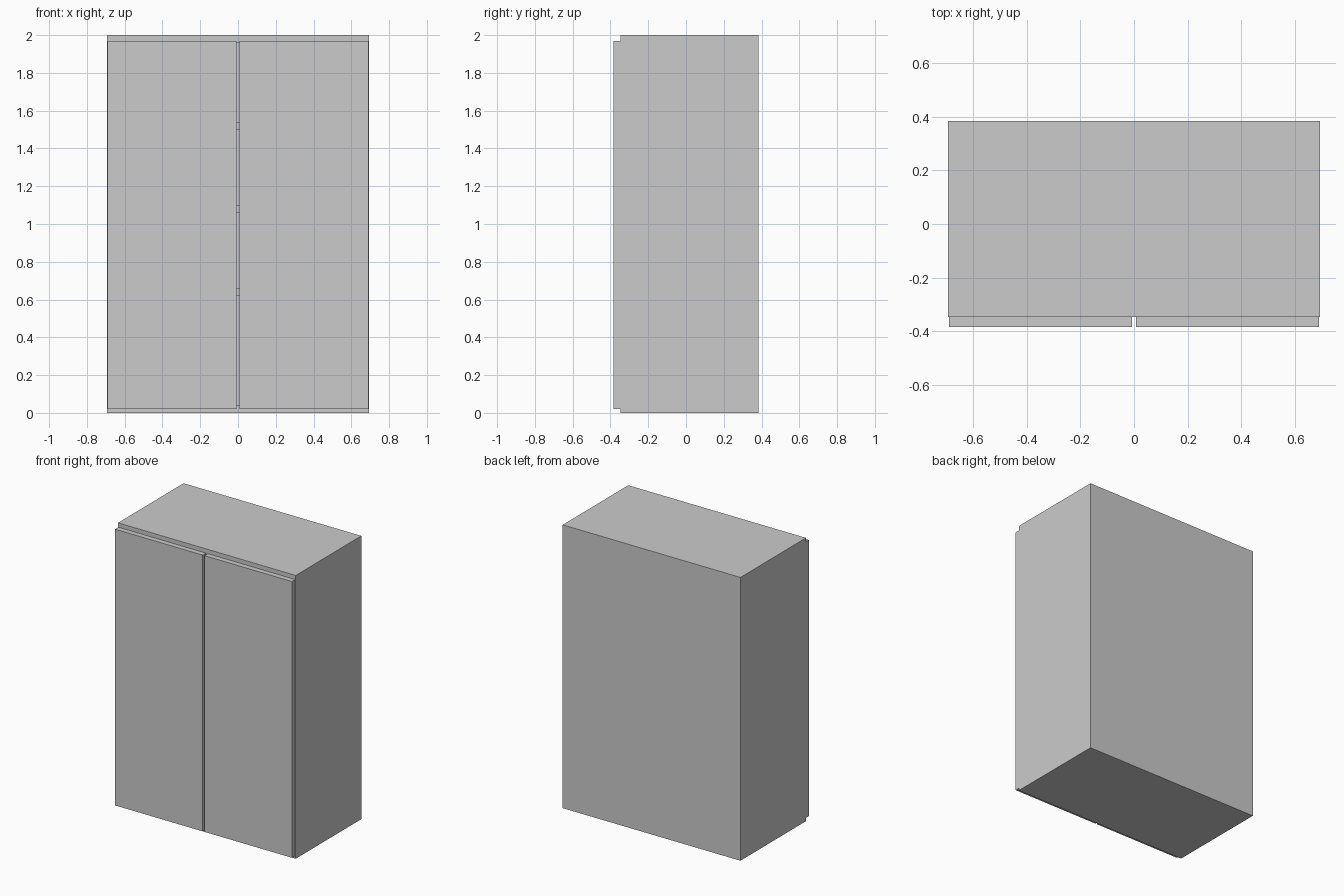
import bpy

if "Cube" in bpy.data.objects:
    bpy.data.objects.remove(bpy.data.objects["Cube"])

W, D, H = 0.694, 0.384, 2.0      # half width, half depth, height
FRONT = -0.347                   # front edge of the carcass
T = 0.04                         # board thickness


def box(name, x0, x1, y0, y1, z0, z1):
    bpy.ops.mesh.primitive_cube_add(
        size=1, location=((x0 + x1) / 2, (y0 + y1) / 2, (z0 + z1) / 2))
    ob = bpy.context.object
    ob.name = name
    ob.scale = (x1 - x0, y1 - y0, z1 - z0)
    bpy.ops.object.transform_apply(location=False, rotation=False, scale=True)
    return ob


# Side panels and doors, mirrored left and right
for side, s in (("left", -1), ("right", 1)):
    xs = sorted((s * W, s * (W - T)))
    box(side + "_side_panel", *xs, FRONT, D, 0, H)
    xs = sorted((s * 0.007, s * 0.690))
    box(side + "_door", *xs, -D, FRONT, 0.02, 1.97)

# Bottom, top and back boards
inner = W - T
box("bottom_panel", -inner, inner, FRONT, D, 0, T)
box("top_panel", -inner, inner, FRONT, D, H - T, H)
box("back_panel", -inner, inner, D - 0.02, D, T, H - T)

# Shelves
for i, z in enumerate((0.62, 1.06, 1.50)):
    box(f"shelf_{i + 1}", -inner, inner, FRONT, D - 0.02, z, z + T)
